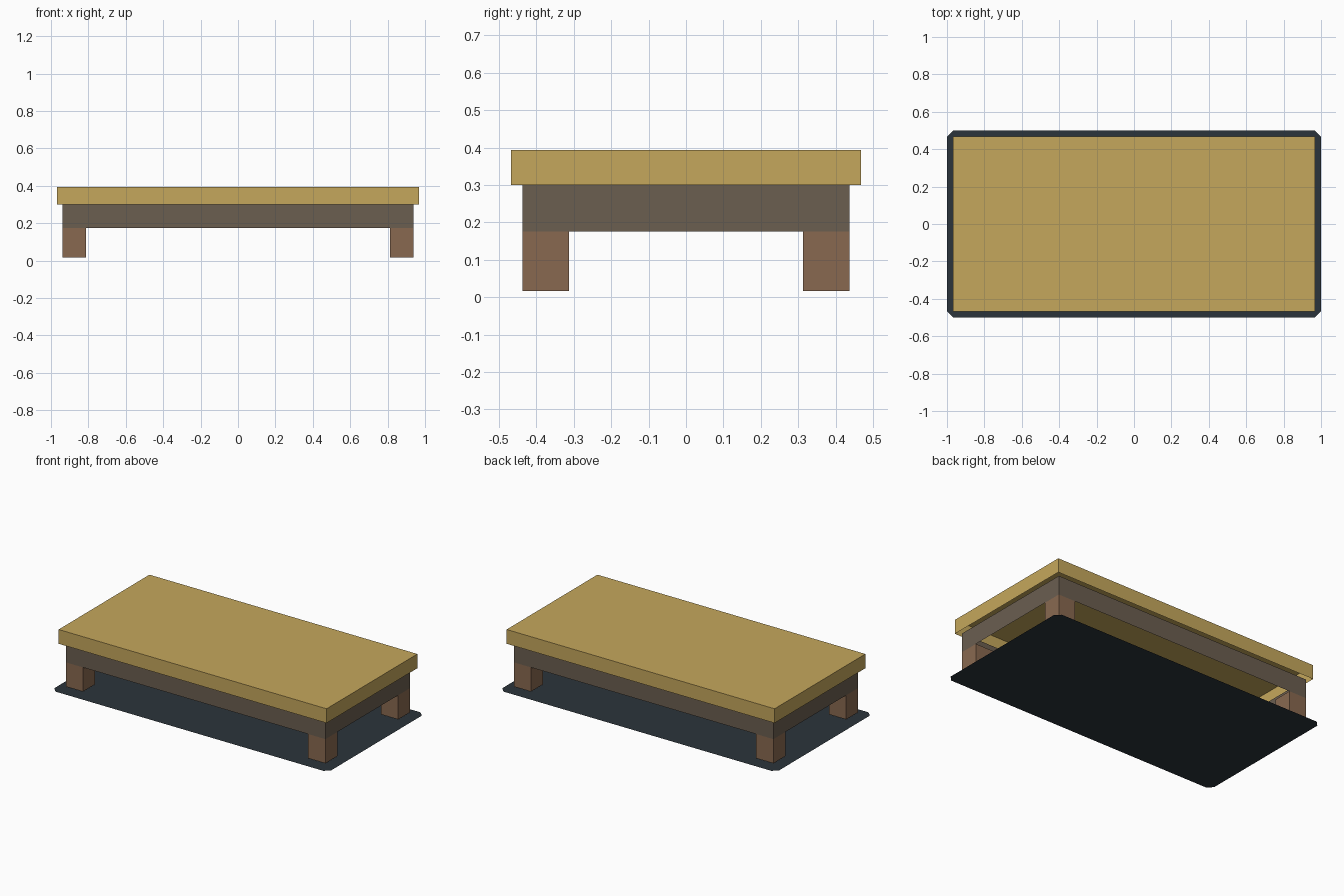
import bpy, bmesh

if "Cube" in bpy.data.objects:
    bpy.data.objects.remove(bpy.data.objects["Cube"])


def material(name, rgb):
    # sRGB 0-255 to linear
    lin = [(c / 255 / 12.92) if c <= 10 else ((c / 255 + 0.055) / 1.055) ** 2.4 for c in rgb]
    m = bpy.data.materials.new(name)
    m.diffuse_color = (*lin, 1.0)
    m.use_nodes = True
    m.node_tree.nodes["Principled BSDF"].inputs["Base Color"].default_value = m.diffuse_color
    return m


def finish(name, bm, mat):
    mesh = bpy.data.meshes.new(name)
    bm.to_mesh(mesh)
    bm.free()
    mesh.materials.append(mat)
    ob = bpy.data.objects.new(name, mesh)
    bpy.context.collection.objects.link(ob)
    return ob


def box(name, lo, hi, mat, open_top=False, open_bottom=False):
    # box between two corners, optionally without its top or bottom face
    bm = bmesh.new()
    bmesh.ops.create_cube(bm, size=1)
    for v in bm.verts:
        v.co = [(a + b) / 2 + c * (b - a) for a, b, c in zip(lo, hi, v.co)]
    bm.normal_update()
    drop = [f for f in bm.faces
            if (open_top and f.normal.z > 0.5) or (open_bottom and f.normal.z < -0.5)]
    bmesh.ops.delete(bm, geom=drop, context='FACES_ONLY')
    return finish(name, bm, mat)


gold = material("golden wood", (197, 167, 92))
grey_brown = material("grey brown wood", (107, 94, 80))
brown = material("brown wood", (137, 105, 80))
dark = material("dark slate", (43, 52, 59))

# Tabletop: hollow shell, open underneath
box("tabletop", (-0.967, -0.468, 0.30), (0.967, 0.468, 0.393), gold, open_bottom=True)

# Apron: thin band around the frame
box("apron", (-0.937, -0.437, 0.175), (0.937, 0.437, 0.30), grey_brown,
    open_top=True, open_bottom=True)

# Four square legs flush with the apron corners
for sx, side in ((-1, "left"), (1, "right")):
    for sy, end in ((-1, "front"), (1, "back")):
        xs = sorted((sx * 0.813, sx * 0.937))
        ys = sorted((sy * 0.313, sy * 0.437))
        box(f"{end}_{side}_leg", (xs[0], ys[0], 0.017), (xs[1], ys[1], 0.175), brown)

# Floor sheet: flat, with clipped corners
bm = bmesh.new()
c = 0.033
outline = [(1, -0.5 + c), (1, 0.5 - c), (1 - c, 0.5), (-1 + c, 0.5),
           (-1, 0.5 - c), (-1, -0.5 + c), (-1 + c, -0.5), (1 - c, -0.5)]
bm.faces.new([bm.verts.new((x, y, 0)) for x, y in outline])
finish("floor_sheet", bm, dark)
